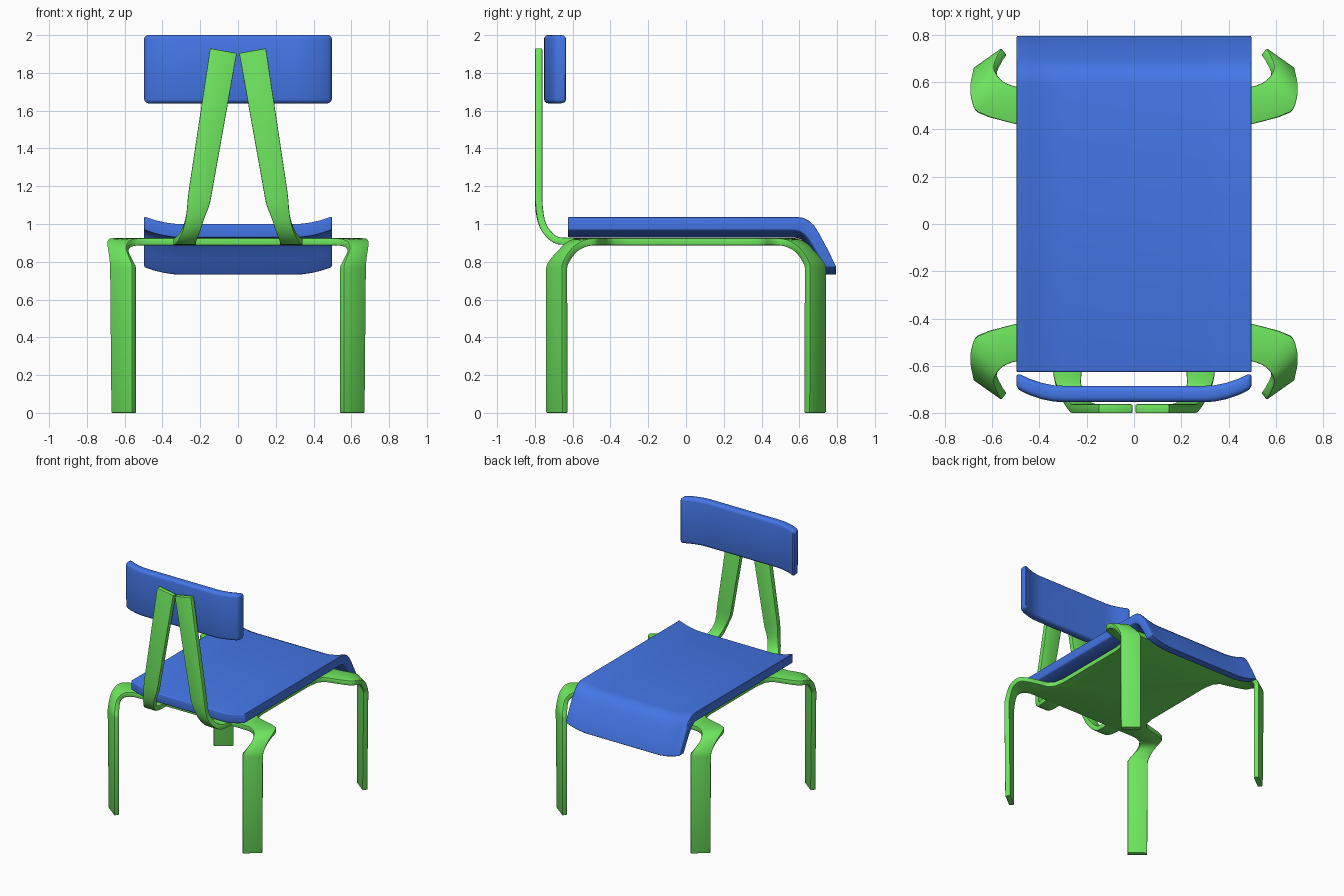
import bpy, bmesh
from mathutils import Vector

if "Cube" in bpy.data.objects:
    bpy.data.objects.remove(bpy.data.objects["Cube"])


def material(name, rgb):
    m = bpy.data.materials.new(name)
    m.diffuse_color = (*rgb, 1)
    m.use_nodes = True
    m.node_tree.nodes["Principled BSDF"].inputs["Base Color"].default_value = m.diffuse_color
    return m


BLUE = material("blue", (0.058, 0.183, 0.80))
GREEN = material("green", (0.155, 0.78, 0.112))


def finish(bm, name, mat):
    me = bpy.data.meshes.new(name)
    bm.to_mesh(me)
    bm.free()
    ob = bpy.data.objects.new(name, me)
    bpy.context.collection.objects.link(ob)
    me.materials.append(mat)
    bpy.context.view_layer.objects.active = ob
    bpy.ops.object.select_all(action='DESELECT')
    ob.select_set(True)
    return ob


def smooth_apply(ob):
    for m in list(ob.modifiers):
        bpy.ops.object.modifier_apply(modifier=m.name)
    bpy.ops.object.shade_smooth_by_angle(angle=0.6)


def slab(name, profile, shift, bevel):
    """Loft a yz profile across x, dished along the shift direction."""
    half = [(0.30, 0), (0.34, 0.04), (0.39, 0.22), (0.44, 0.52), (0.497, 1.0)]
    cols = [(-x, k) for x, k in reversed(half)] + half
    bm = bmesh.new()
    rings = [[bm.verts.new(Vector((x, y, z)) + Vector(shift) * k) for y, z in profile]
             for x, k in cols]
    n = len(profile)
    for a, b in zip(rings, rings[1:]):
        for i in range(n):
            bm.faces.new((a[i], a[(i + 1) % n], b[(i + 1) % n], b[i]))
    bm.faces.new(rings[0])
    bm.faces.new(rings[-1])
    bmesh.ops.recalc_face_normals(bm, faces=bm.faces)
    ob = finish(bm, name, BLUE)
    bv = ob.modifiers.new("bevel", 'BEVEL')
    bv.width, bv.segments, bv.limit_method, bv.angle_limit = bevel, 3, 'ANGLE', 0.8
    smooth_apply(ob)


def spline(pts, steps=3):
    """Catmull-Rom through points, keeping the two ends straight."""
    p = [Vector(q) for q in pts]
    out = [p[0]]
    for i in range(1, len(p) - 2):
        a, b, c, d = p[i - 1:i + 3]
        ta = (c - a).normalized() * (c - b).length
        tb = (d - b).normalized() * (c - b).length
        for s in range(steps):
            t = s / steps
            out.append(b * (2*t**3 - 3*t**2 + 1) + ta * (t**3 - 2*t**2 + t)
                       + c * (3*t**2 - 2*t**3) + tb * (t**3 - t**2))
    return out + p[-2:]


def strip(bm, left, right):
    rows = [(bm.verts.new(a), bm.verts.new(b)) for a, b in zip(spline(left), spline(right))]
    for (a, b), (c, d) in zip(rows, rows[1:]):
        bm.faces.new((a, b, d, c))
    return rows


def thicken(ob, axes):
    mi = ob.modifiers.new("mirror", 'MIRROR')
    mi.use_axis = axes
    so = ob.modifiers.new("thickness", 'SOLIDIFY')
    so.thickness, so.offset = 0.038, -1
    bv = ob.modifiers.new("bevel", 'BEVEL')
    bv.width, bv.segments, bv.limit_method, bv.angle_limit = 0.005, 2, 'ANGLE', 1.0
    smooth_apply(ob)


# Seat with a rolled-down lip
slab("seat", [(-0.625, 1.0), (0.585, 1.0), (0.62, 0.995), (0.65, 0.98), (0.678, 0.955),
              (0.705, 0.912), (0.75, 0.828), (0.797, 0.732), (0.735, 0.732), (0.69, 0.815),
              (0.65, 0.88), (0.63, 0.903), (0.605, 0.921), (0.575, 0.928), (-0.625, 0.928)],
     (0, 0, 0.04), 0.008)

# Curved backrest
slab("backrest", [(-0.752, 1.639), (-0.683, 1.639), (-0.683, 2.001), (-0.752, 2.001)],
     (0, 0.056, 0), 0.022)

# Under-seat plate with four twisted legs, one quarter modelled and mirrored
bm = bmesh.new()
inner = [(0.47, 0.578, 0.925), (0.5, 0.58, 0.925), (0.555, 0.603, 0.92), (0.585, 0.64, 0.90),
         (0.592, 0.67, 0.87), (0.575, 0.715, 0.82), (0.56, 0.742, 0.77), (0.56, 0.742, 0)]
outer = [(0.47, 0.415, 0.925), (0.5, 0.422, 0.925), (0.66, 0.473, 0.925), (0.688, 0.53, 0.918),
         (0.692, 0.59, 0.885), (0.684, 0.635, 0.83), (0.679, 0.658, 0.77), (0.672, 0.655, 0)]
rows = strip(bm, inner, outer)
a, b = rows[0]
plate = [bm.verts.new((x, y, 0.925)) for x, y in
         [(0, 0.575), (0, 0), (0.42, 0), (0.42, 0.30), (0.435, 0.38)]]
bm.faces.new(plate + [b, a])
thicken(finish(bm, "leg_frame", GREEN), (True, True, False))

# Pair of leaning back supports that bend under the seat
bm = bmesh.new()
outer = [(0.148, -0.799, 1.93), (0.262, -0.799, 1.17), (0.275, -0.79, 1.04), (0.295, -0.762, 0.96),
         (0.325, -0.70, 0.90), (0.342, -0.62, 0.889), (0.345, -0.45, 0.889)]
inner = [(0.006, -0.799, 1.905), (0.146, -0.799, 1.12), (0.178, -0.79, 1.03), (0.20, -0.762, 0.96),
         (0.222, -0.70, 0.90), (0.222, -0.62, 0.889), (0.222, -0.45, 0.889)]
strip(bm, outer, inner)
thicken(finish(bm, "back_supports", GREEN), (True, False, False))
